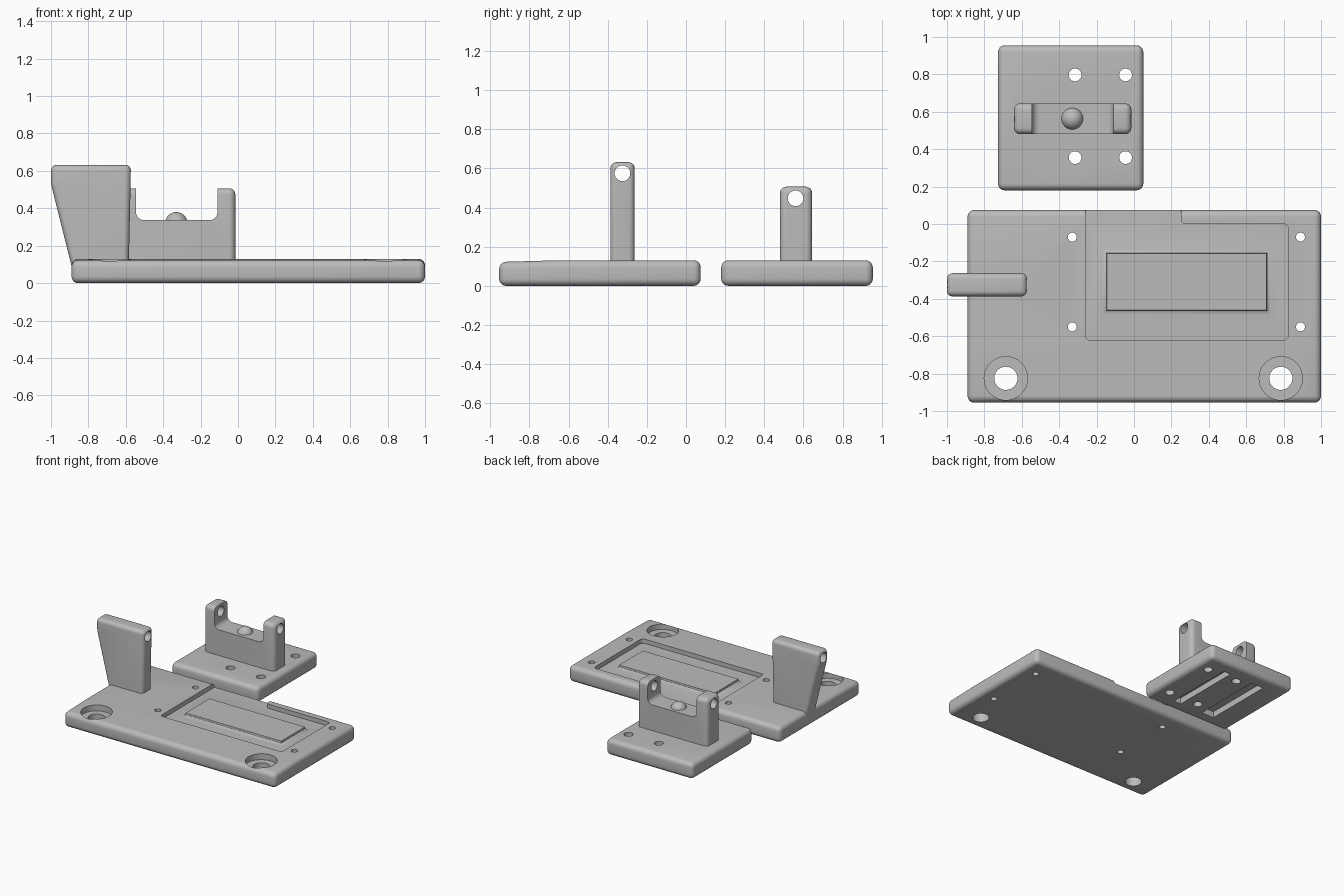
import bpy, bmesh, math
from mathutils import Vector

old = bpy.data.objects.get("Cube")
if old:
    bpy.data.objects.remove(old, do_unlink=True)

grey = bpy.data.materials.new("plain grey")
grey.use_nodes = True
colour = (0.5, 0.5, 0.5, 1)
grey.diffuse_color = colour
grey.node_tree.nodes["Principled BSDF"].inputs["Base Color"].default_value = colour


def finish(bm, name):
    bmesh.ops.recalc_face_normals(bm, faces=bm.faces)
    mesh = bpy.data.meshes.new(name)
    bm.to_mesh(mesh)
    bm.free()
    mesh.materials.append(grey)
    ob = bpy.data.objects.new(name, mesh)
    bpy.context.collection.objects.link(ob)
    return ob


def prism(name, points, axis, lo, hi, radius=0, pick=None):
    """Extrude a 2D outline along an axis and round its sharp edges."""
    place = {"x": lambda p, d: (d, *p), "y": lambda p, d: (p[0], d, p[1]), "z": lambda p, d: (*p, d)}[axis]
    bm = bmesh.new()
    face = bm.faces.new([bm.verts.new(place(p, lo)) for p in points])
    bm.normal_update()
    ext = bmesh.ops.extrude_face_region(bm, geom=[face], use_keep_orig=True)
    shift = Vector(place((0, 0), hi - lo))
    bmesh.ops.translate(bm, vec=shift, verts=[g for g in ext["geom"] if isinstance(g, bmesh.types.BMVert)])
    bmesh.ops.recalc_face_normals(bm, faces=bm.faces)
    if radius:
        edges = [e for e in bm.edges if e.calc_face_angle(0) > 0.15 and (pick is None or pick(e))]
        bmesh.ops.bevel(bm, geom=edges, offset=radius, segments=5, profile=0.5, affect="EDGES")
    return finish(bm, name)


def box(name, x, y, z, radius=0, pick=None):
    outline = [(x[0], y[0]), (x[1], y[0]), (x[1], y[1]), (x[0], y[1])]
    return prism(name, outline, "z", *z, radius, pick)


def rod(centre, radius, length, along_x=False):
    bm = bmesh.new()
    bmesh.ops.create_cone(bm, cap_ends=True, segments=40, radius1=radius, radius2=radius, depth=length)
    ob = finish(bm, "cutter")
    ob.location = centre
    if along_x:
        ob.rotation_euler.y = math.pi / 2
    return ob


def combine(ob, others, operation="DIFFERENCE"):
    bpy.context.view_layer.objects.active = ob
    for other in others:
        mod = ob.modifiers.new("combine", "BOOLEAN")
        mod.operation, mod.object, mod.solver = operation, other, "EXACT"
        bpy.ops.object.modifier_apply(modifier=mod.name)
        bpy.data.objects.remove(other, do_unlink=True)


TOP, FLOOR = 0.13, 0.095

# Large plate with a gently falling front strip
base = prism("base_plate", [(-0.955, 0), (0.075, 0), (0.075, TOP), (-0.67, TOP), (-0.955, 0.122)],
             "x", -0.89, 1.0, 0.036)

# Shallow recess, open at the back
recess = prism("recess_cutter", [(-0.26, -0.62), (0.825, -0.62), (0.825, 0), (0.25, 0), (0.25, 0.2), (-0.26, 0.2)],
               "z", FLOOR, 0.3, 0.025,
               lambda e: abs(e.verts[0].co.z - e.verts[1].co.z) > 0.1 and e.verts[0].co.y < 0.1)
combine(base, [recess])

# Counterbored corner holes and screw holes
for x in (-0.685, 0.785):
    combine(base, [rod((x, -0.825, 0.18), 0.116, 0.2), rod((x, -0.825, 0), 0.062, 1)])
combine(base, [rod((x, y, 0), 0.024, 1) for x in (-0.33, 0.89) for y in (-0.55, -0.07)])

# Raised pad with a flared foot
bm = bmesh.new()
rings = []
for grow, z in ((0.025, FLOOR - 0.01), (0.025, FLOOR), (0.009, FLOOR + 0.006), (0.002, FLOOR + 0.014), (0, FLOOR + 0.028)):
    x0, x1, y0, y1 = -0.145 - grow, 0.708 + grow, -0.46 - grow, -0.158 + grow
    rings.append([bm.verts.new((x, y, z)) for x, y in ((x0, y0), (x1, y0), (x1, y1), (x0, y1))])
for a, b in zip(rings, rings[1:]):
    for i in range(4):
        j = (i + 1) % 4
        bm.faces.new((a[i], a[j], b[j], b[i]))
bm.faces.new(rings[0])
bm.faces.new(rings[-1])
combine(base, [finish(bm, "raised_pad")], "UNION")

# Tapered upright with a cross hole
arm = prism("side_upright", [(-0.88, 0.05), (-0.585, 0.05), (-0.572, 0.632), (-1.0, 0.632), (-1.0, 0.53)],
            "y", -0.387, -0.263, 0.03)
combine(arm, [rod((-0.8, -0.325, 0.575), 0.04, 1, True)])
combine(base, [arm], "UNION")

# Small plate with four holes and two slots underneath
small = box("small_plate", (-0.727, 0.05), (0.18, 0.955), (0, TOP), 0.036)
combine(small, [rod((x, y, 0), 0.034, 1) for x in (-0.315, -0.045) for y in (0.355, 0.797)])
combine(small, [box("slot_cutter", x, (0.28, 0.85), (-0.1, 0.05)) for x in ((-0.215, -0.15), (-0.53, -0.42))])

# Forked bracket: rounded block, notch, cross hole
bracket = box("forked_bracket", (-0.642, -0.014), (0.48, 0.645), (0.06, 0.507), 0.034)
notch = box("notch_cutter", (-0.545, -0.11), (0.3, 0.8), (0.337, 0.8), 0.04,
            lambda e: max(v.co.z for v in e.verts) < 0.4 and abs(e.verts[0].co.y - e.verts[1].co.y) > 0.2)
combine(bracket, [notch, rod((-0.33, 0.56, 0.447), 0.04, 2, True)])
combine(small, [bracket], "UNION")

# Round knob resting in the notch
bm = bmesh.new()
bmesh.ops.create_uvsphere(bm, u_segments=32, v_segments=16, radius=0.06)
knob = finish(bm, "round_knob")
knob.location = (-0.33, 0.563, 0.32)
bpy.context.view_layer.update()

for ob in (base, small, knob):
    bpy.ops.object.select_all(action="DESELECT")
    ob.select_set(True)
    bpy.context.view_layer.objects.active = ob
    bpy.ops.object.shade_smooth_by_angle(angle=math.radians(32))
